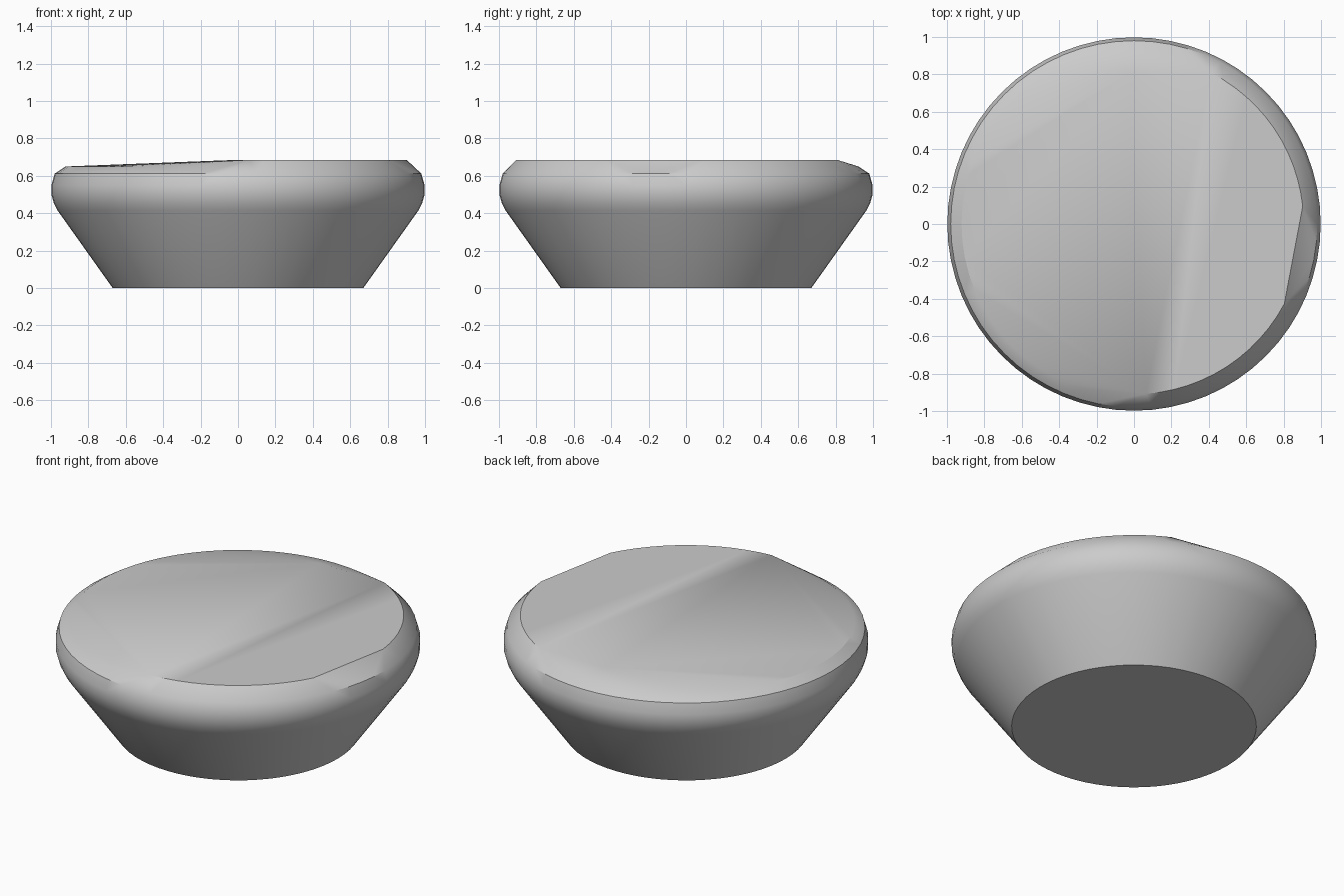
import bpy
import bmesh
from math import radians, cos, sin

default = bpy.data.objects.get("Cube")
if default:
    bpy.data.objects.remove(default, do_unlink=True)


def arc(radius, z, start, end, steps):
    """Points along a horizontal arc, angles in degrees."""
    angles = [radians(start + (end - start) * i / steps) for i in range(steps + 1)]
    return [(radius * cos(a), radius * sin(a), z) for a in angles]


def ring(radius, z, segments=64):
    return arc(radius, z, 0, 360 - 360 / segments, segments - 1)


# Foot, flared wall and rounded rim, as radius and height
profile = [(0.67, 0), (0.965, 0.415), (0.985, 0.455), (0.998, 0.5),
           (0.998, 0.55), (0.98, 0.612), (0.922, 0.65)]
points = [p for radius, z in profile for p in ring(radius, z)]

# Raised flat part of the top: two worn rim arcs and a back corner
TOP = 0.685
points += arc(0.91, TOP, -86, -28, 12)
points += arc(0.907, TOP, 6, 63, 12)
points.append((-0.02, 0.81, TOP))

# Wrap everything in one closed skin
bm = bmesh.new()
for p in points:
    bm.verts.new(p)
hull = bmesh.ops.convex_hull(bm, input=bm.verts)
loose = [v for v in bm.verts if not v.link_faces]
bmesh.ops.delete(bm, geom=loose, context='VERTS')
bmesh.ops.dissolve_limit(bm, angle_limit=radians(0.5),
                         verts=bm.verts, edges=bm.edges)
bmesh.ops.recalc_face_normals(bm, faces=bm.faces)

mesh = bpy.data.meshes.new("bowl_body")
bm.to_mesh(mesh)
bm.free()
body = bpy.data.objects.new("bowl_body", mesh)
bpy.context.collection.objects.link(body)

bpy.ops.object.select_all(action='DESELECT')
body.select_set(True)
bpy.context.view_layer.objects.active = body
bpy.ops.object.shade_smooth_by_angle(angle=radians(30))
